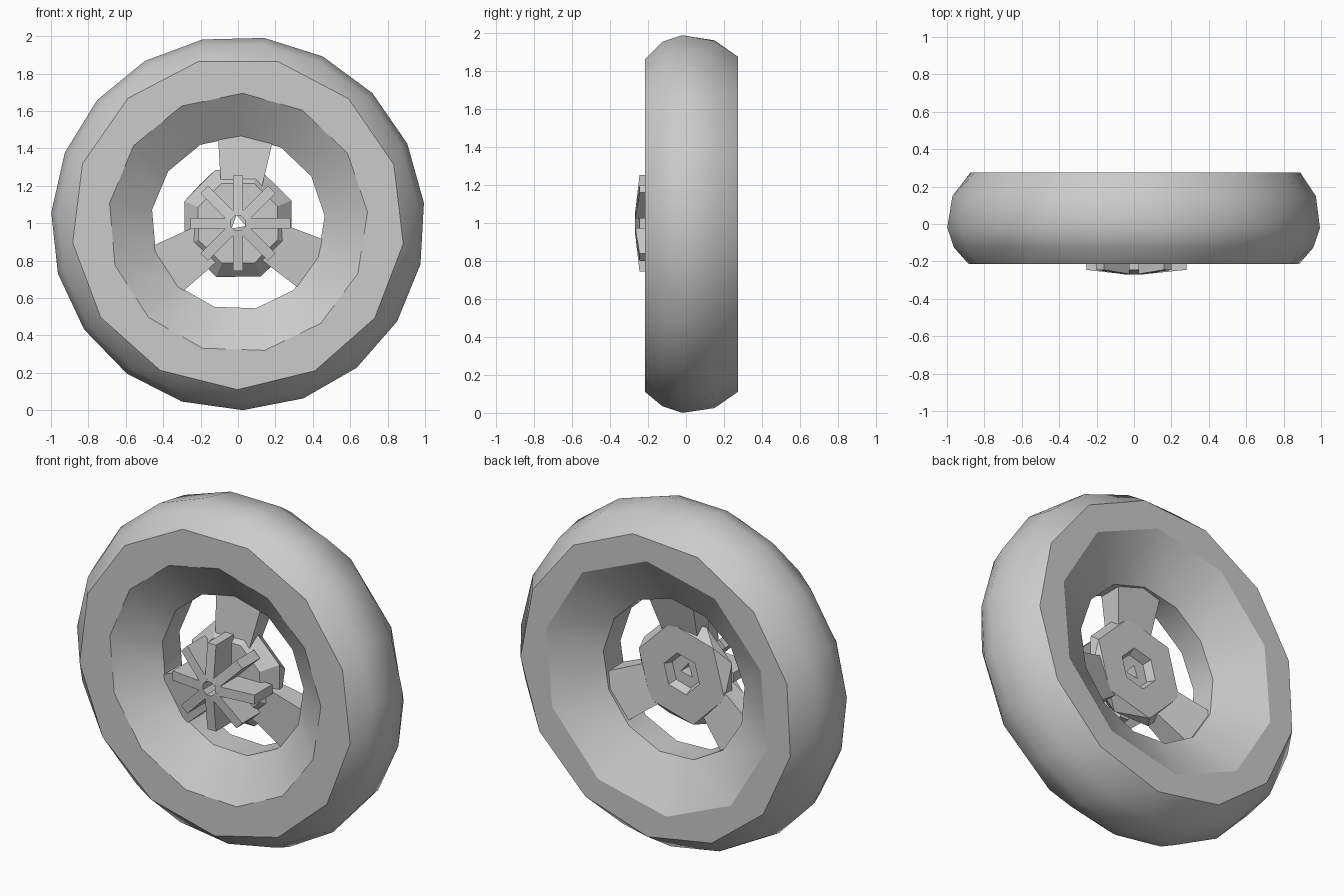
import bpy, bmesh
from math import radians, cos, sin

if "Cube" in bpy.data.objects:
    bpy.data.objects.remove(bpy.data.objects["Cube"], do_unlink=True)

grey = bpy.data.materials.new("plain grey")
grey.use_nodes = True
colour = (0.6, 0.6, 0.6, 1)
grey.diffuse_color = colour
grey.node_tree.nodes["Principled BSDF"].inputs["Base Color"].default_value = colour


def polar(angle, radius, y, side=0.0):
    """Point around the axle; side shifts it across the radius."""
    a = radians(angle)
    return (radius * cos(a) - side * sin(a), y, 1 + radius * sin(a) + side * cos(a))


def finish(bm, name, smooth):
    bmesh.ops.recalc_face_normals(bm, faces=bm.faces)
    mesh = bpy.data.meshes.new(name)
    bm.to_mesh(mesh)
    bm.free()
    obj = bpy.data.objects.new(name, mesh)
    bpy.context.collection.objects.link(obj)
    mesh.materials.append(grey)
    if smooth:
        bpy.ops.object.select_all(action="DESELECT")
        obj.select_set(True)
        bpy.context.view_layer.objects.active = obj
        bpy.ops.object.shade_smooth_by_angle(angle=radians(32))
    return obj


def zip_rings(bm, a, b):
    """Join two rings (verts, phase) that may have different side counts."""
    (va, pa), (vb, pb) = a, b
    n, m = len(va), len(vb)
    i = j = 0
    while i < n or j < m:
        next_a = pa + 360 * (i + 1) / n
        next_b = pb + 360 * (j + 1) / m
        if j == m or (i < n and next_a <= next_b):
            bm.faces.new((va[i % n], va[(i + 1) % n], vb[j % m]))
            i += 1
        else:
            bm.faces.new((va[i % n], vb[(j + 1) % m], vb[j % m]))
            j += 1


def ring_solid(name, rings, smooth):
    """Closed loft through rings of (y, radius, sides, phase)."""
    bm = bmesh.new()
    loops = []
    for y, r, n, phase in rings:
        verts = [bm.verts.new(polar(phase + 360 * k / n, r, y)) for k in range(n)]
        loops.append((verts, phase))
    for k, loop in enumerate(loops):
        zip_rings(bm, loop, loops[(k + 1) % len(loops)])
    bmesh.ops.dissolve_limit(bm, angle_limit=radians(0.5), verts=bm.verts, edges=bm.edges)
    return finish(bm, name, smooth)


def radial_block(name, angle, inner, outer):
    """Tapered block; each end is (radius, half width, front y, back y)."""
    bm = bmesh.new()
    ends = []
    for r, w, front, back in (inner, outer):
        corners = ((-w, front), (w, front), (w, back), (-w, back))
        ends.append([bm.verts.new(polar(angle, r, y, s)) for s, y in corners])
    a, b = ends
    bm.faces.new(a)
    bm.faces.new(b)
    for k in range(4):
        bm.faces.new((a[k], a[(k + 1) % 4], b[(k + 1) % 4], b[k]))
    return finish(bm, name, False)


# Tyre with bowl-shaped sides and a narrow throat
ring_solid("tyre", [
    (-0.05, 0.465, 13, 88), (-0.215, 0.695, 13, 88),
    (-0.215, 0.89, 13, 76), (-0.125, 0.965, 19, 82), (-0.02, 1.0, 19, 82),
    (0.15, 0.975, 19, 80), (0.275, 0.89, 13, 80),
    (0.275, 0.74, 10, 85), (0.11, 0.465, 13, 88)], True)

# Hub with a hexagonal back recess and a small triangular bore
ring_solid("hub", [
    (-0.1, 0.045, 3, 100), (-0.1, 0.23, 8, 68), (-0.02, 0.31, 8, 68),
    (0.04, 0.29, 6, 75), (0.04, 0.12, 6, 75),
    (-0.01, 0.1, 6, 75), (-0.01, 0.045, 3, 100)], False)

# Three flared spokes
for number, angle in enumerate((85, 213, 331), 1):
    radial_block(f"spoke_{number}", angle,
                 (0.2, 0.11, -0.08, 0.02), (0.475, 0.15, -0.05, 0.1))

# Eight radial fins on the front of the hub
for number in range(8):
    reach = 0.28 if number == 0 else 0.255
    radial_block(f"hub_fin_{number + 1}", number * 45,
                 (0.04, 0.028, -0.27, -0.08), (reach, 0.028, -0.245, -0.08))
